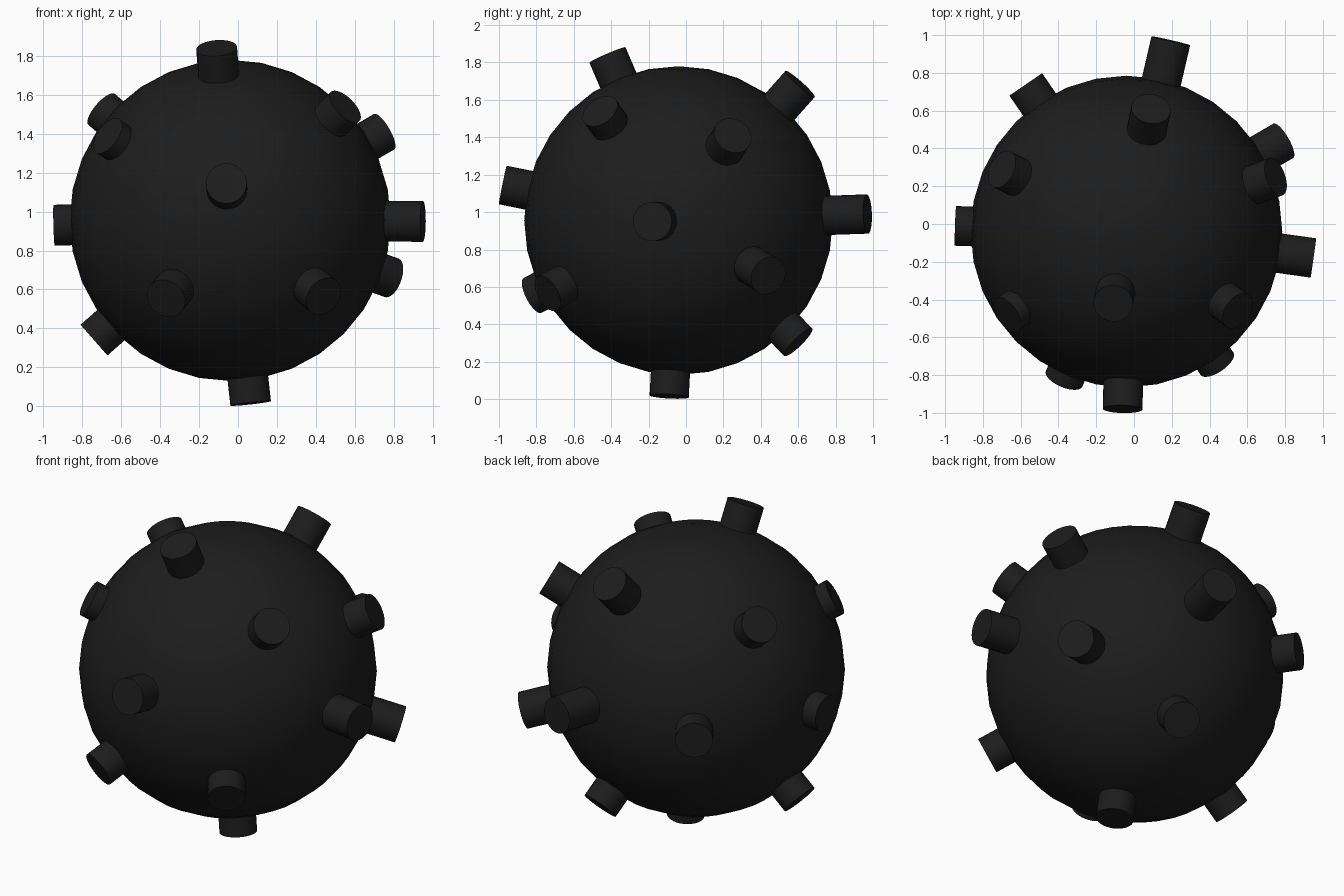
import bpy
from mathutils import Vector

if "Cube" in bpy.data.objects:
    bpy.data.objects.remove(bpy.data.objects["Cube"])

CENTER = Vector((-0.04, -0.04, 0.955))
RADIUS = 0.825
STUD_RADIUS = 0.105

dark = bpy.data.materials.new("dark_metal")
dark.diffuse_color = (0.012, 0.012, 0.012, 1)
dark.use_nodes = True
dark.node_tree.nodes["Principled BSDF"].inputs["Base Color"].default_value = dark.diffuse_color


def finish(name):
    obj = bpy.context.object
    obj.name = name
    obj.data.materials.append(dark)
    bpy.ops.object.shade_smooth_by_angle(angle=0.7)
    return obj


# Round body
bpy.ops.mesh.primitive_uv_sphere_add(segments=32, ring_count=16, radius=RADIUS, location=CENTER)
finish("body")

# Stud tips, measured from the body centre
TIPS = [
    (-0.07, -0.38, 0.885),    # upper half
    (0.59, -0.42, 0.585),
    (0.79, 0.29, 0.455),
    (0.13, 0.65, 0.73),
    (-0.66, 0.33, 0.57),
    (-0.63, -0.44, 0.435),
    (0.99, -0.14, -0.005),    # around the middle
    (-0.905, 0.03, -0.025),
    (-0.02, -0.94, 0.19),
    (0.235, 1.01, 0.035),
    (-0.533, 0.779, 0.0),
    (0.83, 0.48, -0.295),     # lower half
    (0.105, -0.05, -0.94),
    (-0.70, 0.0, -0.615),
    (-0.33, -0.78, -0.40),
    (0.48, -0.70, -0.39),
    (0.20, 0.64, -0.65),
]

# Cylindrical studs pointing outwards, sunk into the body
for i, t in enumerate(TIPS):
    tip = Vector(t)
    direction = tip.normalized()
    inner = RADIUS - 0.08
    depth = tip.length - inner
    bpy.ops.mesh.primitive_cylinder_add(
        vertices=32, radius=STUD_RADIUS, depth=depth,
        location=CENTER + direction * (inner + depth / 2),
        rotation=direction.to_track_quat('Z', 'Y').to_euler())
    finish(f"stud_{i + 1:02d}")
